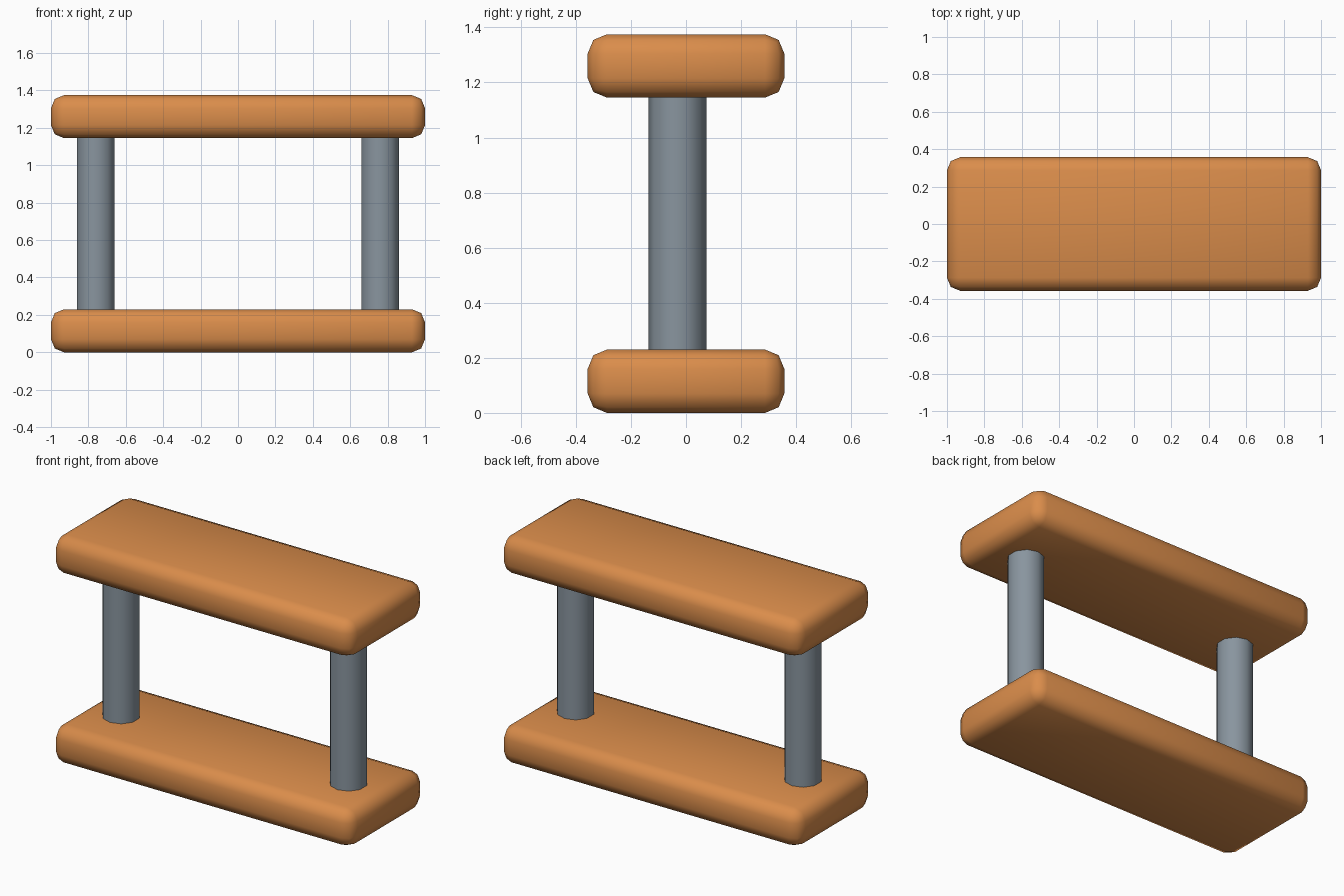
import bpy, math

if "Cube" in bpy.data.objects:
    bpy.data.objects.remove(bpy.data.objects["Cube"])


def material(name, rgb):
    m = bpy.data.materials.new(name)
    m.diffuse_color = (*rgb, 1)
    m.use_nodes = True
    m.node_tree.nodes["Principled BSDF"].inputs["Base Color"].default_value = m.diffuse_color
    return m


orange = material("orange_wood", (0.70, 0.265, 0.07))
grey = material("grey_metal", (0.25, 0.30, 0.345))


def finish(obj, name, mat):
    obj.name = name
    obj.data.materials.append(mat)
    bpy.ops.object.shade_smooth_by_angle(angle=math.radians(50))


# Rounded boards: base and top
def board(name, z0):
    bpy.ops.mesh.primitive_cube_add(size=1, location=(0, 0, z0 + 0.115))
    obj = bpy.context.object
    obj.scale = (2, 0.714, 0.23)
    bpy.ops.object.transform_apply(location=False, rotation=False, scale=True)
    bevel = obj.modifiers.new("round_edges", "BEVEL")
    bevel.width = 0.07
    bevel.segments = 2
    bpy.ops.object.modifier_apply(modifier=bevel.name)
    finish(obj, name, orange)


board("base_board", 0)
board("top_board", 1.145)

# Ten-sided posts, set slightly forward of centre
for side, x in (("left", -0.76), ("right", 0.76)):
    bpy.ops.mesh.primitive_cylinder_add(vertices=10, radius=0.105, depth=0.95,
                                        location=(x, -0.031, 0.6875))
    finish(bpy.context.object, side + "_post", grey)
